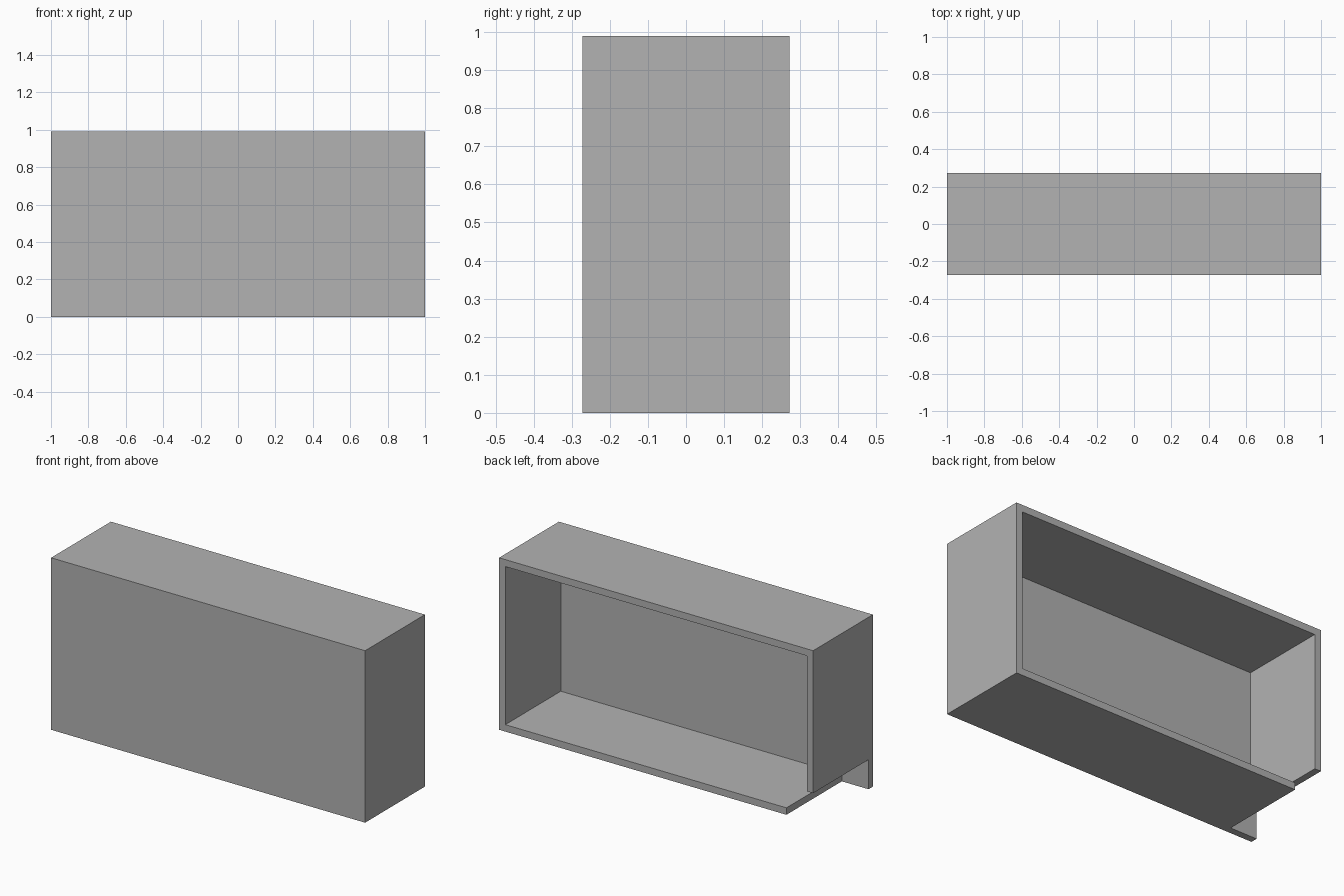
import bpy
import bmesh
from mathutils import Vector

if "Cube" in bpy.data.objects:
    bpy.data.objects.remove(bpy.data.objects["Cube"], do_unlink=True)

HALF_W, HALF_D, HEIGHT = 1.0, 0.272, 0.99
WALL, NOTCH = 0.04, 0.17

grey = bpy.data.materials.new("plain_grey")
grey.use_nodes = True
colour = (0.448, 0.448, 0.448, 1)
grey.diffuse_color = colour
grey.node_tree.nodes["Principled BSDF"].inputs["Base Color"].default_value = colour


def box(name, low, high):
    """Axis-aligned box between two corners."""
    low, high = Vector(low), Vector(high)
    bm = bmesh.new()
    bmesh.ops.create_cube(bm, size=1)
    bmesh.ops.scale(bm, vec=high - low, verts=bm.verts)
    bmesh.ops.translate(bm, vec=(low + high) / 2, verts=bm.verts)
    mesh = bpy.data.meshes.new(name)
    bm.to_mesh(mesh)
    bm.free()
    mesh.materials.append(grey)
    obj = bpy.data.objects.new(name, mesh)
    bpy.context.collection.objects.link(obj)
    return obj


def cut(target, cutter):
    """Subtract the cutter from the target and discard it."""
    mod = target.modifiers.new("cut", "BOOLEAN")
    mod.operation = "DIFFERENCE"
    mod.solver = "EXACT"
    mod.object = cutter
    bpy.context.view_layer.objects.active = target
    bpy.ops.object.modifier_apply(modifier=mod.name)
    bpy.data.objects.remove(cutter, do_unlink=True)


# Outer block of the case
case = box("open_back_case", (-HALF_W, -HALF_D, 0), (HALF_W, HALF_D, HEIGHT))

# Hollow interior, open at the back
cut(case, box("interior_cutter",
              (WALL - HALF_W, WALL - HALF_D, WALL),
              (HALF_W - WALL, HALF_D + 1, HEIGHT - WALL)))

# Corner notch through the floor and side wall, leaving the front panel whole
cut(case, box("notch_cutter",
              (-HALF_W - 1, WALL - HALF_D, -1),
              (NOTCH - HALF_W, HALF_D + 1, NOTCH)))
